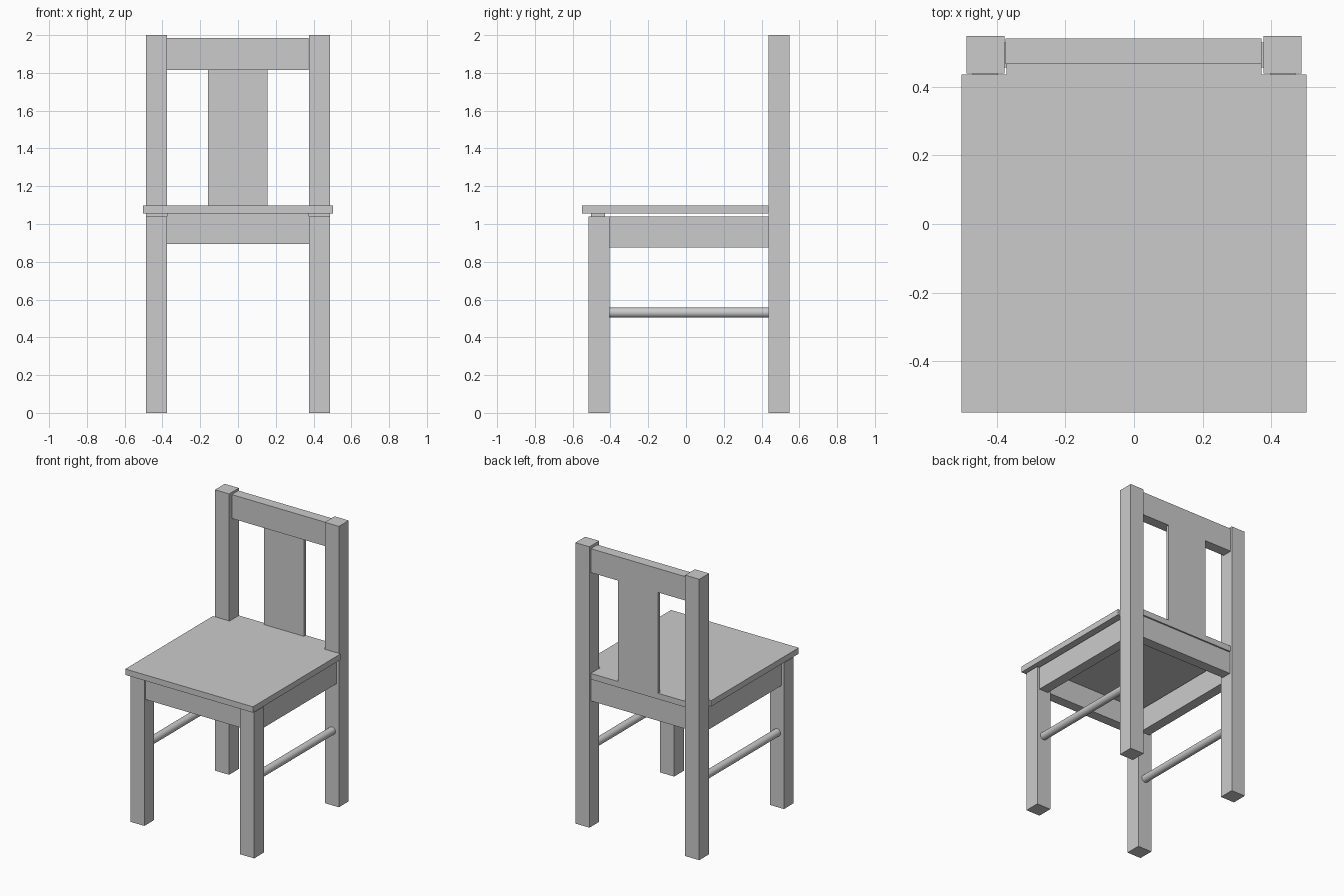
import bpy, bmesh
from math import pi

if "Cube" in bpy.data.objects:
    bpy.data.objects.remove(bpy.data.objects["Cube"])


def make_object(name, bm):
    bmesh.ops.recalc_face_normals(bm, faces=bm.faces[:])
    mesh = bpy.data.meshes.new(name)
    bm.to_mesh(mesh)
    bm.free()
    obj = bpy.data.objects.new(name, mesh)
    bpy.context.collection.objects.link(obj)
    return obj


def slab(name, outline, z0, z1):
    """Extrude a flat outline (x, y points) from z0 up to z1."""
    bm = bmesh.new()
    face = bm.faces.new([bm.verts.new((x, y, z0)) for x, y in outline])
    ext = bmesh.ops.extrude_face_region(bm, geom=[face])
    top = [g for g in ext["geom"] if isinstance(g, bmesh.types.BMVert)]
    bmesh.ops.translate(bm, verts=top, vec=(0, 0, z1 - z0))
    return make_object(name, bm)


def box(name, x, y, z):
    outline = [(x[0], y[0]), (x[1], y[0]), (x[1], y[1]), (x[0], y[1])]
    return slab(name, outline, *z)


def dowel(name, x, y, z, radius):
    """Round bar running along y."""
    bpy.ops.mesh.primitive_cylinder_add(
        vertices=32, radius=radius, depth=y[1] - y[0],
        location=(x, (y[0] + y[1]) / 2, z), rotation=(pi / 2, 0, 0))
    bpy.context.object.name = name
    bpy.ops.object.shade_smooth_by_angle()


# Seat board, notched around the rear posts
half = [(0.503, -0.55), (0.503, 0.436), (0.372, 0.436), (0.372, 0.54)]
slab("seat", half + [(-x, y) for x, y in reversed(half)], 1.055, 1.097)

# Legs, side aprons and round stretchers on both sides
for side, s in (("left", -1), ("right", 1)):
    across = sorted((s * 0.377, s * 0.488))
    box(f"front_leg_{side}", across, (-0.515, -0.405), (0, 1.04))
    box(f"rear_post_{side}", across, (0.438, 0.548), (0, 2.0))
    box(f"side_apron_{side}", sorted((s * 0.398, s * 0.47)),
        (-0.405, 0.438), (0.875, 1.04))
    dowel(f"stretcher_{side}", s * 0.434, (-0.405, 0.438), 0.531, 0.027)

# Front and rear aprons
box("front_apron", (-0.377, 0.377), (-0.502, -0.43), (0.895, 1.055))
box("rear_apron", (-0.377, 0.377), (0.456, 0.529), (0.895, 1.055))

# Backrest: top rail and thin centre slat, flush at the back
box("top_rail", (-0.375, 0.372), (0.466, 0.54), (1.815, 1.985))
box("back_slat", (-0.158, 0.156), (0.52, 0.54), (1.097, 1.815))
